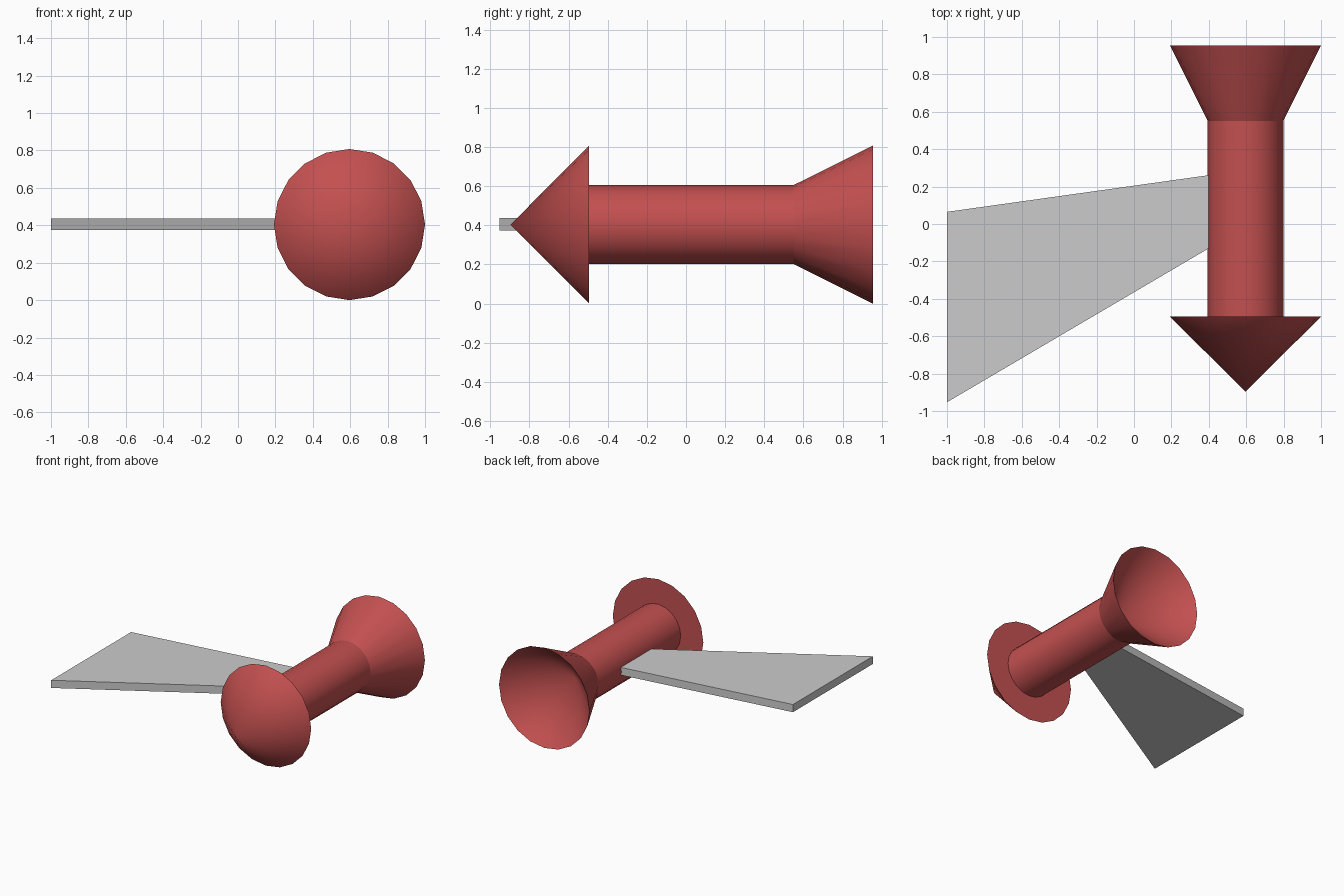
import bpy, bmesh
from math import sin, cos, pi, radians

if "Cube" in bpy.data.objects:
    bpy.data.objects.remove(bpy.data.objects["Cube"])

CX, CZ = 0.596, 0.404     # axis of the round parts, running along y
R_BIG, R_ROD = 0.404, 0.202

red = bpy.data.materials.new("red")
red.diffuse_color = (0.55, 0.08, 0.08, 1)
red.use_nodes = True
red.node_tree.nodes["Principled BSDF"].inputs["Base Color"].default_value = red.diffuse_color


def finish(name, bm, mat=None):
    bmesh.ops.recalc_face_normals(bm, faces=bm.faces[:])
    mesh = bpy.data.meshes.new(name)
    bm.to_mesh(mesh)
    bm.free()
    ob = bpy.data.objects.new(name, mesh)
    bpy.context.collection.objects.link(ob)
    if mat:
        mesh.materials.append(mat)
        bpy.context.view_layer.objects.active = ob
        ob.select_set(True)
        bpy.ops.object.shade_smooth_by_angle(angle=radians(35))
        ob.select_set(False)
    return ob


def lathe(name, profile, sides=20):
    """Spin (y, radius) points about the y axis; radius 0 makes a pole."""
    bm = bmesh.new()
    rings = []
    for y, r in profile:
        n = sides if r else 1
        rings.append([bm.verts.new((CX + r * cos(2 * pi * i / sides), y,
                                    CZ + r * sin(2 * pi * i / sides))) for i in range(n)])
    for a, b in zip(rings, rings[1:]):
        for i in range(sides):
            j = (i + 1) % sides
            if len(a) == 1:
                bm.faces.new((a[0], b[j], b[i]))
            elif len(b) == 1:
                bm.faces.new((a[i], a[j], b[0]))
            else:
                bm.faces.new((a[i], a[j], b[j], b[i]))
    return finish(name, bm, red)


# Pointed nose, round rod, and flared tail with a conical recess
lathe("nose_cone", [(-0.897, 0), (-0.495, R_BIG), (-0.495, 0)])
lathe("rod", [(-0.5, 0), (-0.5, R_ROD), (0.552, R_ROD), (0.552, 0)])
lathe("tail_flare", [(0.55, 0), (0.55, R_ROD), (0.955, R_BIG), (0.553, 0)])

# Flat swept wing
bm = bmesh.new()
outline = [(-1, 0.065), (-1, -0.953), (0.4, -0.13), (0.4, 0.261)]
face = bm.faces.new([bm.verts.new((x, y, 0.375)) for x, y in outline])
top = bmesh.ops.extrude_face_region(bm, geom=[face])["geom"]
bmesh.ops.translate(bm, vec=(0, 0, 0.062),
                    verts=[v for v in top if isinstance(v, bmesh.types.BMVert)])
finish("wing", bm)
